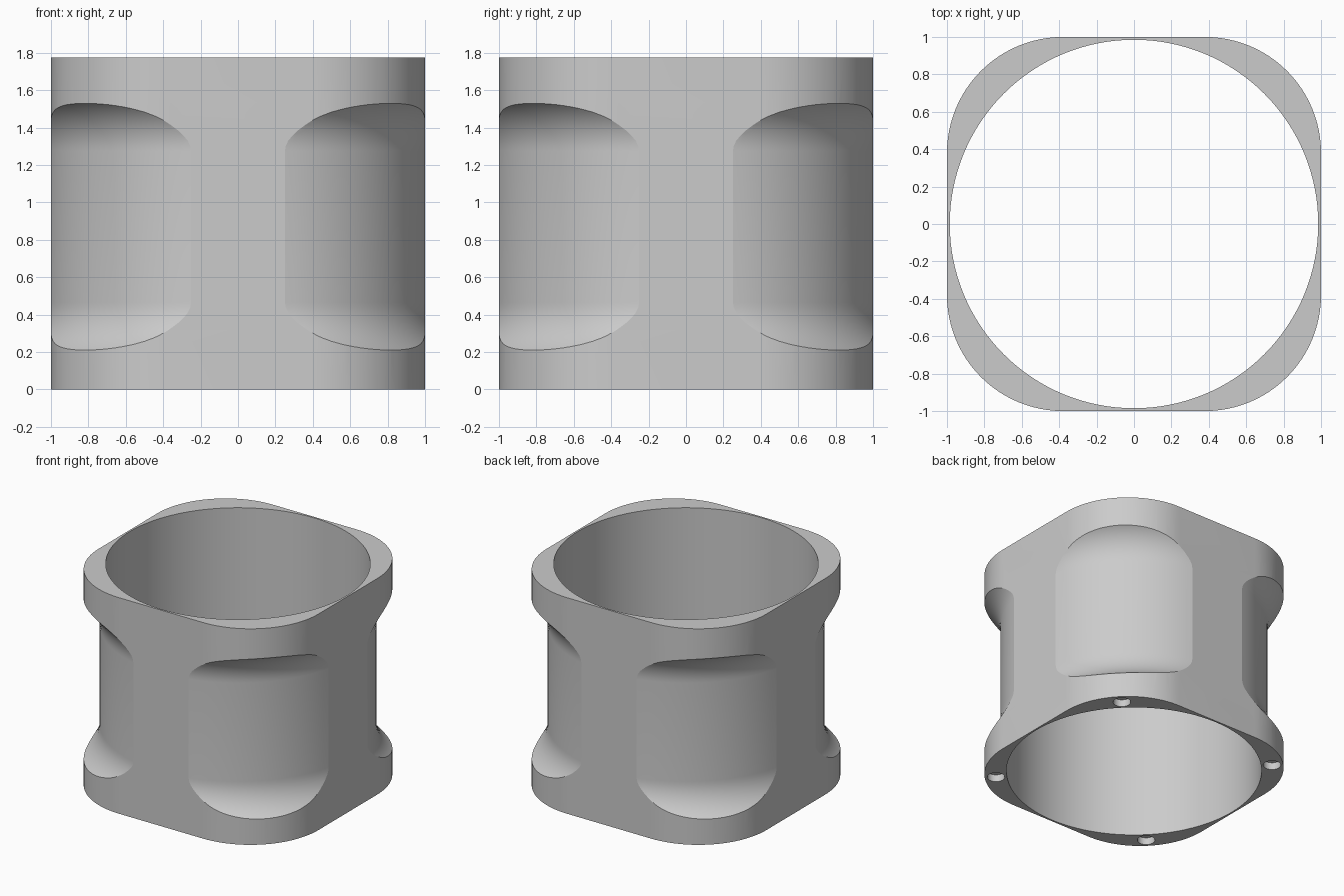
import bpy
import bmesh
from math import pi, cos, sin, radians
from mathutils import Matrix, Vector

if "Cube" in bpy.data.objects:
    bpy.data.objects.remove(bpy.data.objects["Cube"])

HEIGHT = 1.775
BORE_RADIUS = 0.985
CORNER_RADIUS = 0.62
NECK_RADIUS = 1.031
FILLET = 0.32
NECK_BOTTOM, NECK_TOP = 0.465, 1.275
HOLE_RADIUS, HOLE_DEPTH, HOLE_CIRCLE = 0.068, 0.06, 1.07

grey = bpy.data.materials.new("plain grey")
grey.use_nodes = True
grey.diffuse_color = (0.6, 0.6, 0.6, 1)
grey.node_tree.nodes["Principled BSDF"].inputs["Base Color"].default_value = (0.6, 0.6, 0.6, 1)


def arc(cx, cy, radius, start, end, steps):
    """Points along an arc, angles in degrees."""
    angles = [radians(start + (end - start) * i / steps) for i in range(steps + 1)]
    return [(cx + radius * cos(a), cy + radius * sin(a)) for a in angles]


def make_object(name, bm):
    bmesh.ops.recalc_face_normals(bm, faces=bm.faces)
    mesh = bpy.data.meshes.new(name)
    bm.to_mesh(mesh)
    bm.free()
    mesh.materials.append(grey)
    obj = bpy.data.objects.new(name, mesh)
    bpy.context.collection.objects.link(obj)
    return obj


def cylinder(bm, x, y, z, radius, depth, sides):
    bmesh.ops.create_cone(bm, cap_ends=True, segments=sides, radius1=radius,
                          radius2=radius, depth=depth,
                          matrix=Matrix.Translation((x, y, z)))


# Sleeve body: rounded square extruded upwards
bm = bmesh.new()
c = 1 - CORNER_RADIUS
outline = []
for i, (sx, sy) in enumerate([(1, 1), (-1, 1), (-1, -1), (1, -1)]):
    outline += arc(c * sx, c * sy, CORNER_RADIUS, 90 * i, 90 * i + 90, 24)
base = bm.faces.new([bm.verts.new((x, y, 0)) for x, y in outline])
top = bmesh.ops.extrude_face_region(bm, geom=[base], use_keep_orig=True)
moved = [v for v in top["geom"] if isinstance(v, bmesh.types.BMVert)]
bmesh.ops.translate(bm, verts=moved, vec=(0, 0, HEIGHT))
sleeve = make_object("square_sleeve", bm)

# Round through bore
bm = bmesh.new()
cylinder(bm, 0, 0, HEIGHT / 2, BORE_RADIUS, HEIGHT + 1, 128)
bore = make_object("bore_cutter", bm)

# Filleted ring that hollows out the four corners
bm = bmesh.new()
centre = NECK_RADIUS + FILLET
section = arc(centre, NECK_BOTTOM, FILLET, 270, 180, 18)
section += arc(centre, NECK_TOP, FILLET, 180, 90, 18)
verts = [bm.verts.new((r, 0, z)) for r, z in section]
edges = [bm.edges.new((verts[i - 1], v)) for i, v in enumerate(verts)]
bmesh.ops.spin(bm, geom=verts + edges, cent=(0, 0, 0), axis=(0, 0, 1),
               angle=2 * pi, steps=128, use_merge=True)
bmesh.ops.remove_doubles(bm, verts=bm.verts, dist=0.0001)
ring = make_object("corner_recess_cutter", bm)

# Blind holes under each corner
bm = bmesh.new()
for i in range(4):
    p = Matrix.Rotation(pi / 4 + i * pi / 2, 3, "Z") @ Vector((HOLE_CIRCLE, 0, 0))
    cylinder(bm, p.x, p.y, 0, HOLE_RADIUS, HOLE_DEPTH * 2, 40)
holes = make_object("corner_hole_cutter", bm)

# Cut everything out of the sleeve
bpy.ops.object.select_all(action="DESELECT")
sleeve.select_set(True)
bpy.context.view_layer.objects.active = sleeve
for cutter in (bore, ring, holes):
    cutter.hide_render = True
    cut = sleeve.modifiers.new(cutter.name, "BOOLEAN")
    cut.operation = "DIFFERENCE"
    cut.solver = "EXACT"
    cut.object = cutter
    bpy.ops.object.modifier_apply(modifier=cut.name)
    bpy.data.objects.remove(cutter)

bpy.ops.object.shade_smooth_by_angle(angle=radians(12))
